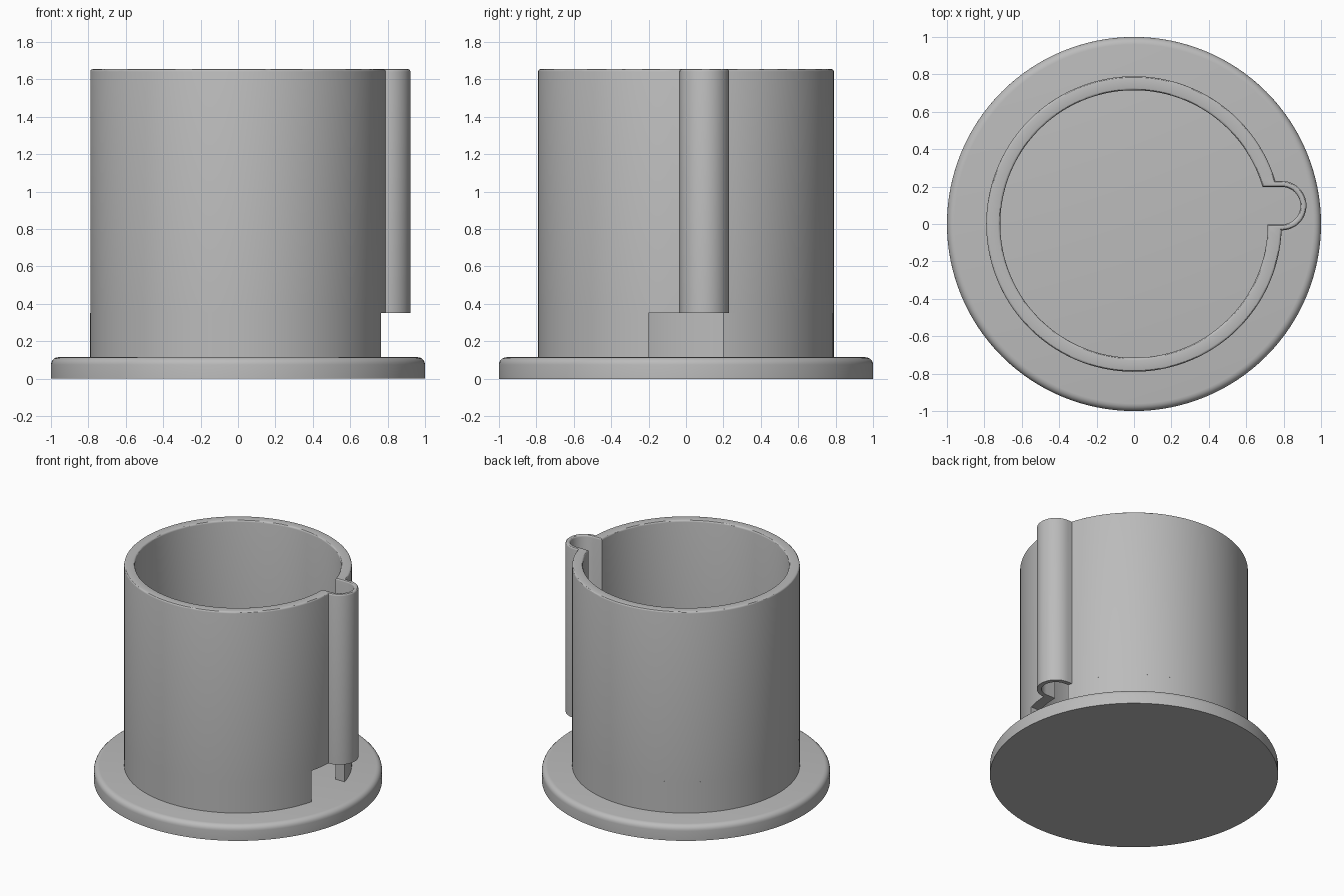
import bpy, bmesh
from math import asin, cos, sin, pi, tau

if "Cube" in bpy.data.objects:
    bpy.data.objects.remove(bpy.data.objects["Cube"])

grey = bpy.data.materials.new("plain grey")
grey.use_nodes = True
grey.diffuse_color = (0.5, 0.5, 0.5, 1)
grey.node_tree.nodes["Principled BSDF"].inputs["Base Color"].default_value = (0.5, 0.5, 0.5, 1)

OUTER, INNER = 0.79, 0.715          # cup wall radii
FLOOR, LEDGE, RIM = 0.115, 0.352, 1.655
CHANNEL_X, CHANNEL_Y = 0.79, 0.098  # centre of the side channel


def finish(bm, name):
    bmesh.ops.recalc_face_normals(bm, faces=bm.faces)
    mesh = bpy.data.meshes.new(name)
    bm.to_mesh(mesh)
    bm.free()
    mesh.materials.append(grey)
    obj = bpy.data.objects.new(name, mesh)
    bpy.context.collection.objects.link(obj)
    bpy.ops.object.select_all(action='DESELECT')
    obj.select_set(True)
    bpy.context.view_layer.objects.active = obj
    bpy.ops.object.shade_smooth_by_angle(angle=pi / 6)
    return obj


def arc(radius, start, end, steps, cx=0, cy=0):
    angles = [start + (end - start) * i / steps for i in range(steps + 1)]
    return [(cx + radius * cos(a), cy + radius * sin(a)) for a in angles]


def wall_path(radius, y_low, y_high):
    """Long way round the cup, leaving a gap between two y values on the +x side."""
    return arc(radius, asin(y_high / radius), tau + asin(y_low / radius), 120)


def wall(name, outside, inside, z0, z1, closed, rim=0):
    """Upright wall between two matching outlines."""
    bm = bmesh.new()
    rows = [[bm.verts.new((x, y, z)) for x, y in path]
            for path, z in ((outside, z0), (outside, z1), (inside, z1), (inside, z0))]
    count = len(outside)
    for i in range(count if closed else count - 1):
        j = (i + 1) % count
        for a, b in zip(rows, rows[1:] + rows[:1]):
            bm.faces.new((a[i], a[j], b[j], b[i]))
    if not closed:
        for i in (0, -1):
            bm.faces.new([row[i] for row in rows])
    if rim:
        top = set(rows[1]), set(rows[2])
        edges = [e for e in bm.edges if any(set(e.verts) <= loop for loop in top)]
        bmesh.ops.bevel(bm, geom=edges, offset=rim, segments=3, profile=0.5, affect='EDGES')
    return finish(bm, name)


# Round base plate with a softened upper edge
bm = bmesh.new()
bmesh.ops.create_cone(bm, cap_ends=True, segments=128, radius1=1, radius2=1, depth=FLOOR)
bmesh.ops.translate(bm, verts=bm.verts, vec=(0, 0, FLOOR / 2))
edges = [e for e in bm.edges if all(v.co.z > FLOOR - 0.01 for v in e.verts)]
bmesh.ops.bevel(bm, geom=edges, offset=0.04, segments=5, profile=0.5, affect='EDGES')
finish(bm, "base_plate")

# Lower wall, open at the outlet under the channel
wall("lower_wall", wall_path(OUTER, -0.2, 0.197), wall_path(INNER, -0.2, 0.197),
     FLOOR - 0.01, LEDGE, closed=False)

# Upper wall, bulging out into the side channel
outlines = []
for radius, bulge in ((OUTER, 0.132), (INNER, 0.1)):
    path = wall_path(radius, CHANNEL_Y - bulge, CHANNEL_Y + bulge)
    outlines.append(path + arc(bulge, -pi / 2, pi / 2, 24, CHANNEL_X, CHANNEL_Y))
wall("upper_wall_and_channel", *outlines, LEDGE, RIM, closed=True, rim=0.013)
